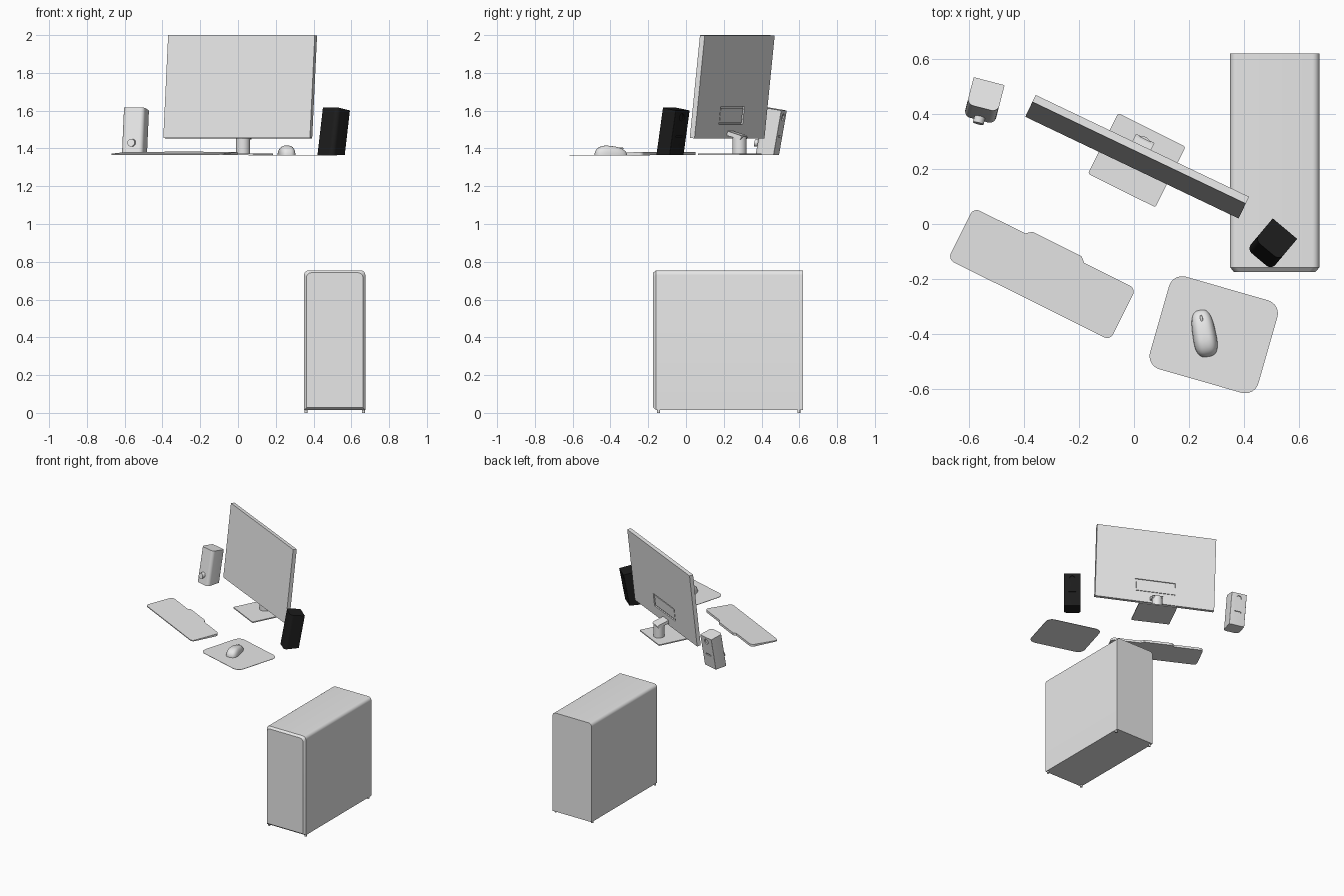
import bpy, bmesh
from math import radians, sin, cos, pi
from mathutils import Matrix, Vector

cube = bpy.data.objects.get("Cube")
if cube:
    bpy.data.objects.remove(cube, do_unlink=True)


def material(name, rgb):
    m = bpy.data.materials.new(name)
    m.use_nodes = True
    m.diffuse_color = (*rgb, 1)
    m.node_tree.nodes["Principled BSDF"].inputs["Base Color"].default_value = (*rgb, 1)
    return m


GREY = material("light grey", (0.8, 0.8, 0.8))
BLACK = material("matt black", (0.012, 0.012, 0.012))
DESK = 1.365


def place(x, y, z, turn, tilt=0):
    return (Matrix.Translation((x, y, z)) @ Matrix.Rotation(radians(turn), 4, 'Z')
            @ Matrix.Rotation(radians(tilt), 4, 'X'))


def finish(name, bm, mat=GREY, frame=Matrix(), smooth=30):
    bmesh.ops.recalc_face_normals(bm, faces=bm.faces)
    bm.transform(frame)
    me = bpy.data.meshes.new(name)
    bm.to_mesh(me)
    bm.free()
    ob = bpy.data.objects.new(name, me)
    bpy.context.collection.objects.link(ob)
    me.materials.append(mat)
    bpy.ops.object.select_all(action='DESELECT')
    ob.select_set(True)
    bpy.context.view_layer.objects.active = ob
    if smooth:
        bpy.ops.object.shade_smooth_by_angle(angle=radians(smooth))
    return ob


def loft(rings):
    """Skin a list of equal-length point rings and cap both ends."""
    bm = bmesh.new()
    loops = [[bm.verts.new(p) for p in ring] for ring in rings]
    for a, b in zip(loops, loops[1:]):
        for i in range(len(a)):
            j = (i + 1) % len(a)
            bm.faces.new((a[i], a[j], b[j], b[i]))
    bm.faces.new(loops[0])
    bm.faces.new(loops[-1])
    return bm


def box(x0, x1, y0, y1, z0, z1):
    return loft([[(x0, y0, z), (x1, y0, z), (x1, y1, z), (x0, y1, z)] for z in (z0, z1)])


def cylinder(r, depth, centre, axis='Z', sides=32):
    bm = bmesh.new()
    turn = Matrix.Rotation(pi / 2, 4, 'X') if axis == 'Y' else Matrix()
    bmesh.ops.create_cone(bm, cap_ends=True, segments=sides, radius1=r, radius2=r,
                          depth=depth, matrix=Matrix.Translation(centre) @ turn)
    return bm


def rounded(corners, steps=8):
    """Round each (x, y, radius) corner of a rectilinear counter-clockwise outline."""
    pts = []
    for i, (x, y, r) in enumerate(corners):
        p = Vector((x, y))
        before, after = [(Vector(corners[k % len(corners)][:2]) - p).normalized()
                         for k in (i - 1, i + 1)]
        for s in range(steps + 1 if r else 1):
            a = s / steps * pi / 2
            pts.append(p + r * (1 - sin(a)) * before + r * (1 - cos(a)) * after)
    return pts


def rounded_rect(w, d, r_front, r_back):
    return rounded([(-w, -d, r_front), (w, -d, r_front), (w, d, r_back), (-w, d, r_back)])


def carve(ob, bm, frame):
    """Cut a recess out of an object."""
    cutter = finish("recess_cutter", bm, GREY, frame, 0)
    cutter.hide_render = True
    mod = ob.modifiers.new("recess", 'BOOLEAN')
    mod.operation, mod.object, mod.solver = 'DIFFERENCE', cutter, 'EXACT'
    bpy.context.view_layer.objects.active = ob
    bpy.ops.object.modifier_apply(modifier=mod.name)
    bpy.data.objects.remove(cutter, do_unlink=True)


# Computer tower: rounded top edges and a chamfered front panel
def tower_ring(y, inset):
    w, h = 0.162 - inset, 0.37 - inset
    pts = rounded([(-w, -h, 0), (w, -h, 0), (w, h, 0.025), (-w, h, 0.025)], 6)
    return [(p.x + 0.512, y, p.y + 0.385) for p in pts]


finish("tower_body", loft([tower_ring(y, i) for y, i in
                           ((0.62, 0), (-0.158, 0), (-0.174, 0.013))]))
for x in (0.36, 0.664):
    for y in (-0.145, 0.597):
        finish("tower_foot", cylinder(0.008, 0.018, (x, y, 0.009), sides=16))

# Monitor panel with a recessed mount plate on the back
screen = place(-0.0075, 0.205, 1.456, -25.5, -6.3)
panel = finish("monitor_panel", box(-0.43, 0.43, 0, 0.028, 0, 0.547), GREY, screen, 0)
carve(panel, box(-0.145, 0.145, 0.019, 0.05, 0.075, 0.17), screen)
finish("mount_plate", box(-0.135, 0.135, 0.016, 0.025, 0.084, 0.161), GREY, screen, 0)

# Stand: base plate, round neck and slanted arm
stand = place(0.01, 0.232, DESK, -26.5)
finish("stand_base", loft([[(p.x, p.y, z) for p in rounded_rect(0.137, 0.123, 0.008, 0.008)]
                           for z in (0, 0.008)]), GREY, stand)
finish("stand_neck", cylinder(0.037, 0.092, (-0.008, 0.053, 0.052)), GREY, stand)
arm = [(-0.01, 0.105), (0.075, 0.083), (0.085, 0.095), (0.075, 0.105), (-0.01, 0.13)]
finish("stand_arm", loft([[(x, y, z) for y, z in arm] for x in (-0.045, 0.03)]), GREY, stand, 0)

# Keyboard: a wedge with rounded corners and a raised centre on the back edge
keys = [p for p in rounded_rect(0.33, 0.105, 0.025, 0.025)]
back = len(keys) * 3 // 4
bump = [Vector((x, y)) for x, y in ((0.12, 0.105), (0.1, 0.122), (-0.1, 0.122), (-0.12, 0.105))]
keys[back:back] = bump
finish("keyboard", loft([[(p.x, p.y, 0) for p in keys],
                         [(p.x, p.y, 0.012 + 0.05 * p.y) for p in keys]]),
       GREY, place(-0.335, -0.182, DESK, -26.5))

# Mouse mat
finish("mouse_mat", loft([[(p.x, p.y, z) for p in rounded_rect(0.205, 0.175, 0.05, 0.05)]
                          for z in (0, 0.003)]), GREY, place(0.29, -0.403, DESK - 0.002, -16))

# Mouse: squarish dome that is highest over the palm
def mouse_ring(t):
    ring = []
    for i in range(40):
        a = 2 * pi * i / 40
        c, s = cos(a), sin(a)
        r = max(cos(t * pi / 2), 0.02) ** 0.6 / (abs(c) ** 3 + abs(s) ** 3) ** (1 / 3)
        x, y = 0.042 * c * r, 0.086 * s * r
        lift = 1 - 0.32 * max(0, (y + 0.03) / 0.11) ** 1.3
        ring.append((x * (1 - y), y, 0.05 * sin(t * pi / 2) * lift))
    return ring


mouse = place(0.255, -0.398, DESK + 0.001, 10)
finish("mouse_body", loft([mouse_ring(k / 10) for k in range(11)]), GREY, mouse, 50)
wheel = Matrix.Translation((0, 0.054, 0.033)) @ Matrix.Diagonal((0.005, 0.014, 0.007, 1))
bm = bmesh.new()
bmesh.ops.create_uvsphere(bm, u_segments=16, v_segments=10, radius=1, matrix=wheel)
finish("mouse_wheel", bm, GREY, mouse, 60)


# Speakers: leaning cabinets with rounded fronts, a round port and a slot at the back
def speaker(side, mat, x, y, turn):
    lean = 0.18
    frame = place(x, y, DESK, turn)
    frame = frame @ Matrix(((1, 0, 0, 0), (0, 1, lean, -0.0225), (0, 0, 1, 0), (0, 0, 0, 1)))
    pts = rounded_rect(0.058, 0.052, 0.024, 0.003)
    rings = [[(p.x, p.y, 0) for p in pts],
             [(p.x, p.y, 0.244 - 0.16 * p.y) for p in pts]]
    body = finish(side + "_speaker", loft(rings), mat, frame)
    carve(body, cylinder(0.019, 0.02, (0, 0.055, 0.2), 'Y'), frame)
    carve(body, box(-0.025, 0.025, 0.045, 0.065, 0.092, 0.104), frame)
    return frame


speaker("left", BLACK, 0.503, -0.072, -40)
right = speaker("right", GREY, -0.545, 0.45, -14.5)
finish("volume_knob", cylinder(0.02, 0.028, (0, -0.062, 0.065), 'Y'), GREY, right)
